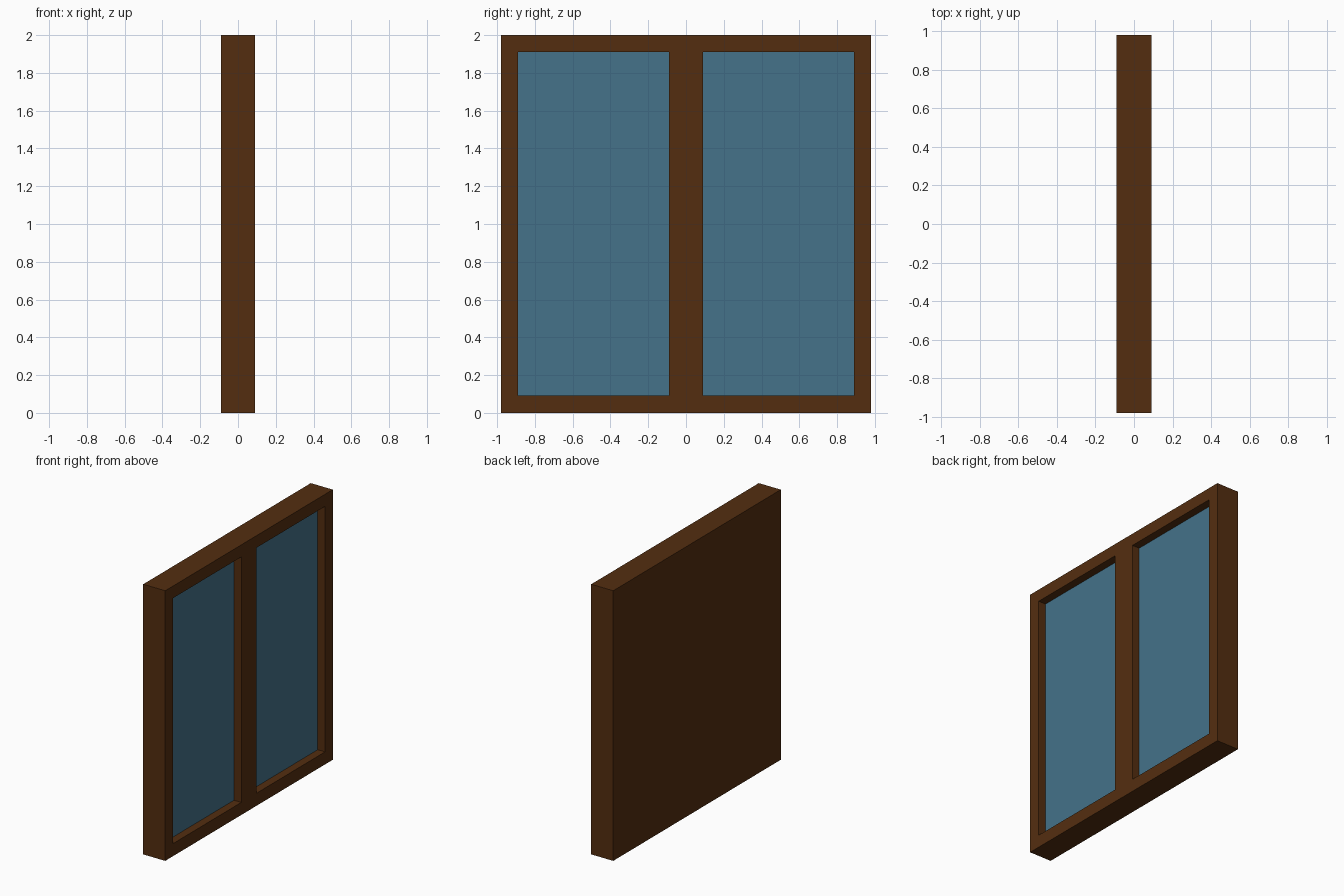
import bpy, bmesh
from mathutils import Vector

if "Cube" in bpy.data.objects:
    bpy.data.objects.remove(bpy.data.objects["Cube"])

def material(name, rgb):
    m = bpy.data.materials.new(name)
    m.diffuse_color = (*rgb, 1)
    m.use_nodes = True
    m.node_tree.nodes["Principled BSDF"].inputs["Base Color"].default_value = m.diffuse_color
    return m

wood = material("dark brown wood", (0.088, 0.027, 0.005))
blue = material("blue glass", (0.058, 0.170, 0.255))

FRONT, FLOOR, GLASS = 0.09, 0.025, 0.03   # x of frame face, recess floor, glass face
YS = [-0.98, -0.89, -0.09, 0.09, 0.89, 0.98]
ZS = [0, 0.093, 1.91, 2]

def add_object(name, bm, mat):
    bmesh.ops.recalc_face_normals(bm, faces=bm.faces)
    me = bpy.data.meshes.new(name)
    bm.to_mesh(me)
    bm.free()
    me.materials.append(mat)
    ob = bpy.data.objects.new(name, me)
    bpy.context.collection.objects.link(ob)
    return ob

# Frame: solid slab with two recessed openings and a centre mullion
bm = bmesh.new()
v = [[bm.verts.new((FRONT, y, z)) for z in ZS] for y in YS]
cells = {}
for i in range(len(YS) - 1):
    for j in range(len(ZS) - 1):
        cells[i, j] = bm.faces.new((v[i][j], v[i+1][j], v[i+1][j+1], v[i][j+1]))

def push(faces, dx, keep):
    r = bmesh.ops.extrude_face_region(bm, geom=faces, use_keep_orig=keep)
    vs = [g for g in r["geom"] if isinstance(g, bmesh.types.BMVert)]
    bmesh.ops.translate(bm, verts=vs, vec=Vector((dx, 0, 0)))

push(list(cells.values()), -2 * FRONT, True)
for i in (1, 3):
    old = cells[i, 1]
    push([old], FLOOR - FRONT, False)
    if old.is_valid:
        bmesh.ops.delete(bm, geom=[old], context='FACES_ONLY')
add_object("window_frame", bm, wood)

# Glass panes: thin plates lying on the recess floors
for name, i in (("left_glass_pane", 1), ("right_glass_pane", 3)):
    bm = bmesh.new()
    bmesh.ops.create_cube(bm, size=1)
    bmesh.ops.scale(bm, verts=bm.verts,
                    vec=Vector((GLASS - FLOOR, YS[i+1] - YS[i], ZS[2] - ZS[1])))
    bmesh.ops.translate(bm, verts=bm.verts,
                        vec=Vector(((GLASS + FLOOR) / 2, (YS[i] + YS[i+1]) / 2, (ZS[1] + ZS[2]) / 2)))
    add_object(name, bm, blue)
